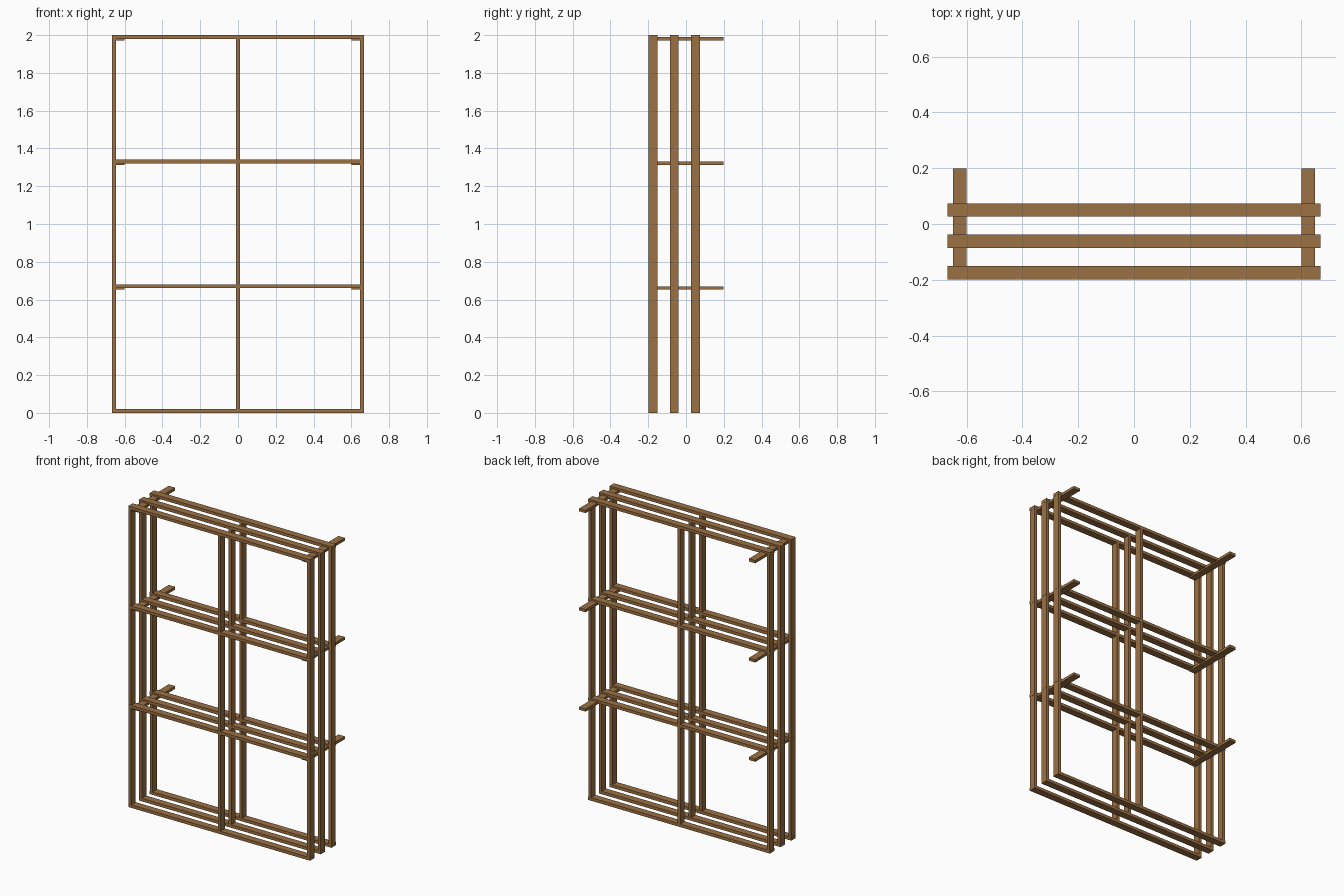
import bpy

if "Cube" in bpy.data.objects:
    bpy.data.objects.remove(bpy.data.objects["Cube"])

wood = bpy.data.materials.new("brown wood")
wood.diffuse_color = (0.33, 0.165, 0.058, 1)
wood.use_nodes = True
wood.node_tree.nodes["Principled BSDF"].inputs["Base Color"].default_value = wood.diffuse_color


def box(name, x, y, z):
    """Box from (min, max) ranges on each axis."""
    bpy.ops.mesh.primitive_cube_add(size=1)
    o = bpy.context.object
    o.name = name
    o.location = [(r[0] + r[1]) / 2 for r in (x, y, z)]
    o.scale = [r[1] - r[0] for r in (x, y, z)]
    o.data.materials.append(wood)
    return o


T = 0.02                       # board thickness
W = 0.047                      # board width
LEVELS = [0, 0.661, 1.321, 2 - T]

# three identical frames, one behind the other
for y0 in (-0.198, -0.0855, 0.027):
    y = (y0, y0 + W)
    inner = (y0 + 0.0005, y0 + W - 0.0005)
    for z in LEVELS:
        box("shelf_slat", (-0.668, 0.668), y, (z, z + T))
    for x in (-0.657, 0, 0.657):
        box("upright", (x - T / 2, x + T / 2), inner, (0.0005, 1.9995))

# cross bars under the upper shelves, sticking out at the back
for z in LEVELS[1:]:
    for s in (-1, 1):
        x = sorted((s * 0.6, s * 0.6475))
        box("cross_bar", x, (-0.19, 0.198), (z - 0.009, z + 0.009))
